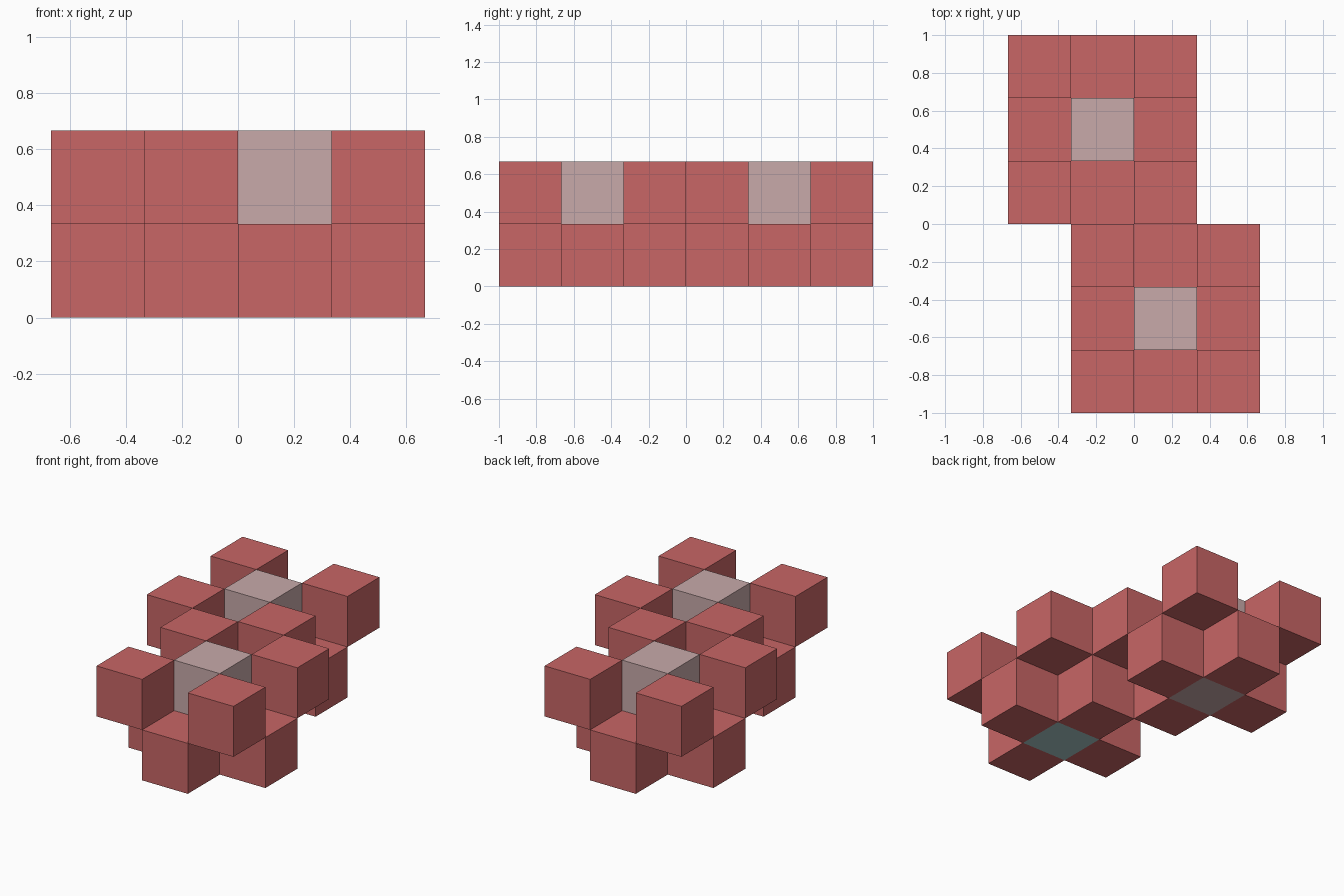
import bpy, bmesh
from mathutils import Matrix, Vector

if "Cube" in bpy.data.objects:
    bpy.data.objects.remove(bpy.data.objects["Cube"])

S = 1 / 3  # cube edge length


def srgb(r, g, b):
    def lin(c):
        c /= 255
        return c / 12.92 if c <= 0.04045 else ((c + 0.055) / 1.055) ** 2.4
    return (lin(r), lin(g), lin(b), 1)


def material(name, rgb):
    m = bpy.data.materials.new(name)
    m.diffuse_color = srgb(*rgb)
    m.use_nodes = True
    m.node_tree.nodes["Principled BSDF"].inputs["Base Color"].default_value = m.diffuse_color
    return m


red = material("dusty red", (200, 102, 102))
grey = material("warm grey", (200, 170, 170))
teal = material("pale teal", (168, 200, 200))


def cubes(name, cells, origin, mat):
    """One object of separate cubes, one per (column, row, layer) cell."""
    bm = bmesh.new()
    for i, j, k in cells:
        pos = Vector((origin[0] + i * S, origin[1] + j * S, (k + 0.5) * S))
        bmesh.ops.create_cube(bm, size=S, matrix=Matrix.Translation(pos))
    mesh = bpy.data.meshes.new(name)
    bm.to_mesh(mesh)
    bm.free()
    mesh.materials.append(mat)
    bpy.context.collection.objects.link(bpy.data.objects.new(name, mesh))


corners = [(i, j, 1) for i in (-1, 1) for j in (-1, 1)]
sides = [(-1, 0, 0), (1, 0, 0), (0, -1, 0), (0, 1, 0)]

# Two matching clusters; only the lower core colour differs
for label, origin, core in (("front", (S / 2, -0.5), teal),
                            ("back", (-S / 2, 0.5), grey)):
    cubes(label + "_upper_corner_cubes", corners, origin, red)
    cubes(label + "_lower_side_cubes", sides, origin, red)
    cubes(label + "_upper_core", [(0, 0, 1)], origin, grey)
    cubes(label + "_lower_core", [(0, 0, 0)], origin, core)
